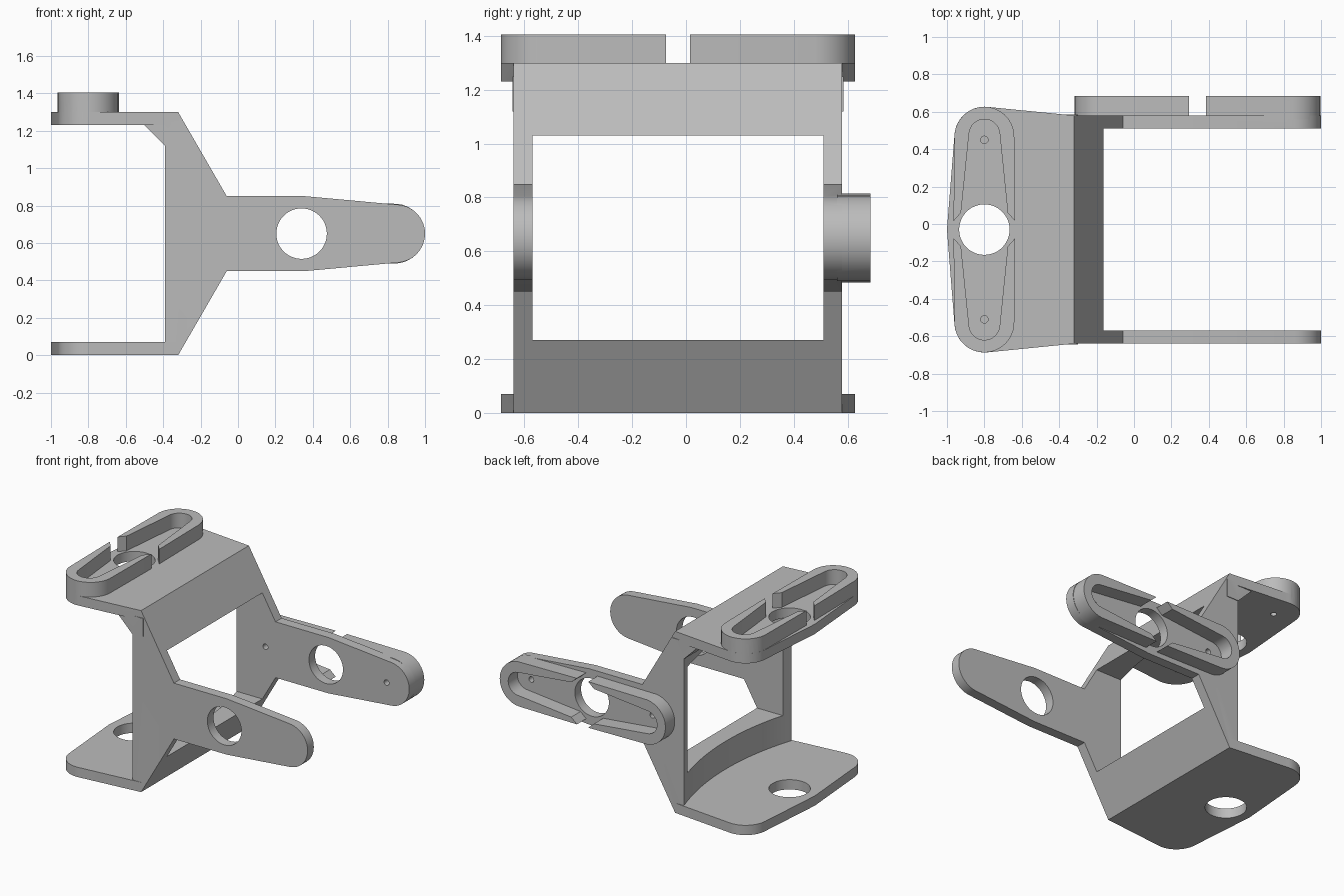
import bpy, bmesh
from math import sin, cos, radians
from mathutils import Vector

if "Cube" in bpy.data.objects:
    bpy.data.objects.remove(bpy.data.objects["Cube"])

grey = bpy.data.materials.new("plain_grey")
grey.use_nodes = True
GREY = (0.5, 0.5, 0.5, 1)
grey.diffuse_color = GREY
grey.node_tree.nodes["Principled BSDF"].inputs["Base Color"].default_value = GREY

MID_Y = -0.03      # centre plane of the bracket
MID_Z = 0.65       # height of the arm axis
HALF = 0.61        # half width over the side walls


def arc(cx, cy, r, a0, a1, n=16):
    steps = [radians(a0 + (a1 - a0) * i / n) for i in range(n + 1)]
    return [(cx + r * cos(a), cy + r * sin(a)) for a in steps]


def prism(name, outline, low, high, place):
    """Extrude a 2D outline from low to high; place maps (u, v, w) to space."""
    bm = bmesh.new()
    base = [bm.verts.new(place(u, v, low)) for u, v in outline]
    face = bm.faces.new(base)
    moved = bmesh.ops.extrude_face_region(bm, geom=[face])["geom"]
    offset = Vector(place(0, 0, high)) - Vector(place(0, 0, low))
    verts = [g for g in moved if isinstance(g, bmesh.types.BMVert)]
    bmesh.ops.translate(bm, verts=verts, vec=offset)
    bmesh.ops.recalc_face_normals(bm, faces=bm.faces)
    mesh = bpy.data.meshes.new(name)
    bm.to_mesh(mesh)
    bm.free()
    mesh.materials.append(grey)
    obj = bpy.data.objects.new(name, mesh)
    bpy.context.collection.objects.link(obj)
    return obj


def combine(target, tool, operation):
    mod = target.modifiers.new("combine", "BOOLEAN")
    mod.operation, mod.object, mod.solver = operation, tool, "EXACT"
    bpy.context.view_layer.objects.active = target
    bpy.ops.object.modifier_apply(modifier=mod.name)
    bpy.data.objects.remove(tool)


def upright(u, v, w):      # plan outline, extruded in z
    return (u, MID_Y + v, w)


def sideways(u, v, w):     # side outline, extruded in y
    return (u, w + MID_Y, v)


def on_top(u, v, w):       # socket frame on the top plate
    return (-0.8 + u, MID_Y + v, 1.3 + w)


def on_arm(u, v, w):       # socket frame on the back arm
    return (0.34 + v, 0.58 + w, MID_Z + u)


# Frame: side silhouette with sloped shoulders and a tapered round arm
lower = [(-0.39, 0), (-0.32, 0), (-0.06, 0.45), (0.36, 0.45)]
upper = [(x, 1.3 - z) for x, z in reversed(lower)]
tip = arc(0.845, MID_Z, 0.155, -84, 84, 24)
bracket = prism("bracket", lower + tip + upper, -HALF, HALF, sideways)

# Window between the two walls, leaving a cross bar at top and bottom
window = [(-2, 0.27), (2, 0.27), (2, 1.03), (-2, 1.03)]
combine(bracket, prism("window", window, -0.54, 0.54, sideways), "DIFFERENCE")

# Hollow curved rear of the cross bars
hollow = arc(-2.2, 0, 1.91, -25, 25, 64)
combine(bracket, prism("hollow", hollow, 0.07, 1.12, upright), "DIFFERENCE")

# Rounded plates at top and bottom
side = [(-0.32, HALF)] + arc(-0.8, 0.497, 0.16, 84, 176)
plate = side + [(-1, 0)] + [(x, -y) for x, y in reversed(side)]
for name, z in (("bottom_plate", 0), ("top_plate", 1.23)):
    combine(bracket, prism(name, plate, z, z + 0.07, upright), "UNION")

# Sloped gusset under the top plate
gusset = [(-0.5, 1.25), (-0.5, 1.23), (-0.39, 1.12), (-0.3, 1.12), (-0.3, 1.25)]
combine(bracket, prism("gusset", gusset, -0.615, 0.615, sideways), "UNION")

# Horseshoe sockets: two mirrored halves on the top plate and on the back arm
outer = [(0.165, 0.045)] + arc(0, 0.497, 0.16, 4, 176) + [(-0.165, 0.045)]
inner = [(-0.125, 0.09)] + arc(0, 0.508, 0.082, 174, 6) + [(0.125, 0.09)]
for place in (on_top, on_arm):
    for sign in (1, -1):
        half = [(u, v * sign) for u, v in outer + inner]
        combine(bracket, prism("socket", half, -0.02, 0.105, place), "UNION")

# Centre holes run through both plates or both arms, screw holes only the socket side
for place, depth in ((on_top, -1.5), (on_arm, -1.5)):
    hole = arc(0, 0, 0.135, 0, 352.5, 47)
    combine(bracket, prism("hole", hole, depth, 0.2, place), "DIFFERENCE")
    for v in (-0.48, 0.48):
        screw = arc(0, v, 0.02, 0, 337.5, 15)
        combine(bracket, prism("screw_hole", screw, -0.12, 0.2, place), "DIFFERENCE")

# Smooth the rounded surfaces, keep the edges sharp
bpy.ops.object.select_all(action="DESELECT")
bracket.select_set(True)
bpy.context.view_layer.objects.active = bracket
bpy.ops.object.shade_smooth_by_angle(angle=radians(25))
